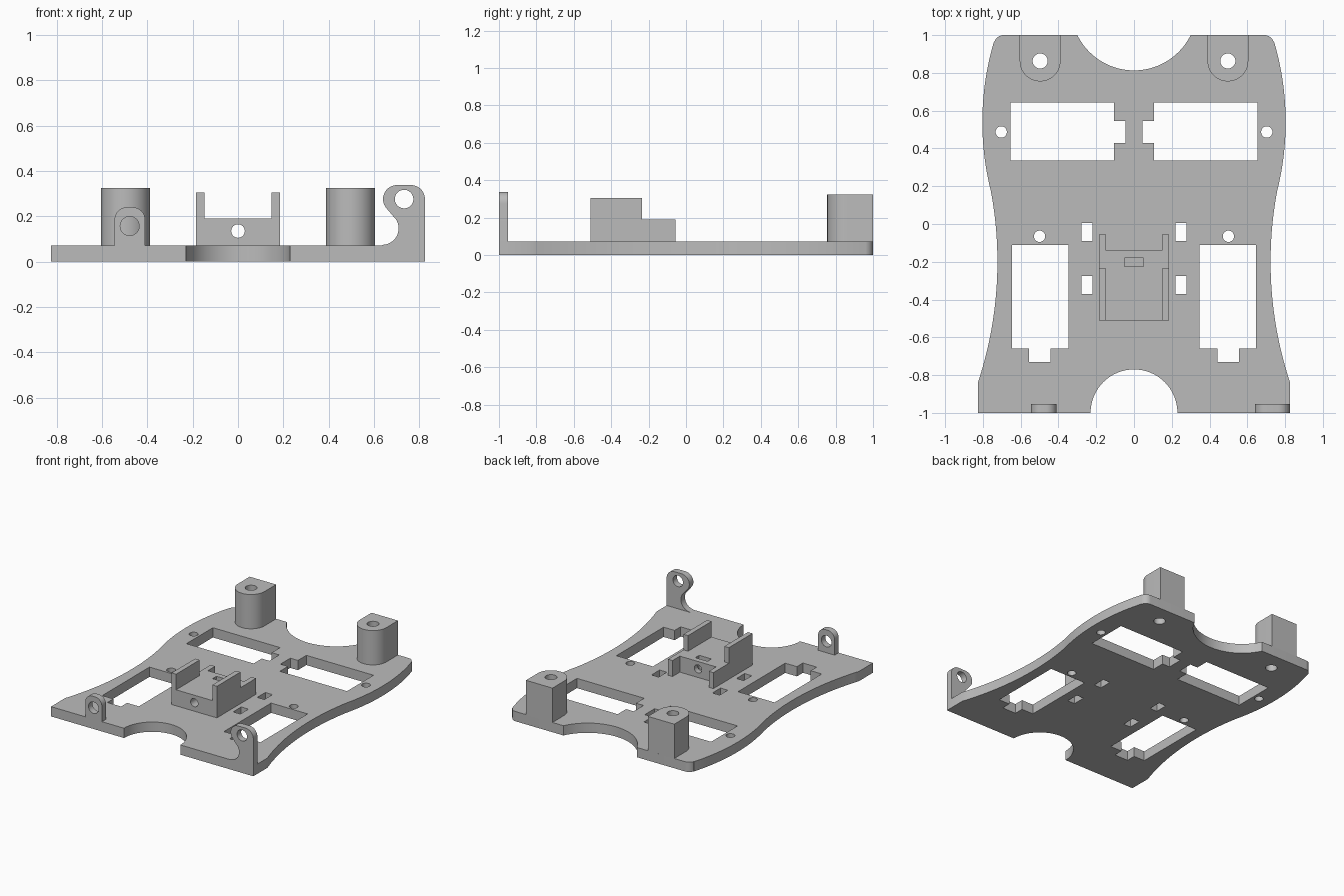
import bpy, bmesh
from math import sin, cos, radians, pi
from mathutils import Matrix

if "Cube" in bpy.data.objects:
    bpy.data.objects.remove(bpy.data.objects["Cube"])

grey = bpy.data.materials.new("plain grey")
grey.use_nodes = True
COLOR = (0.5, 0.5, 0.5, 1)
grey.diffuse_color = COLOR
grey.node_tree.nodes["Principled BSDF"].inputs["Base Color"].default_value = COLOR

T = 0.072  # plate thickness
# Columns place profile x, profile y and depth on the world axes
AXES = {"z": Matrix.Identity(4),
        "y": Matrix(((1, 0, 0, 0), (0, 0, 1, 0), (0, 1, 0, 0), (0, 0, 0, 1))),
        "x": Matrix(((0, 0, 1, 0), (1, 0, 0, 0), (0, 1, 0, 0), (0, 0, 0, 1)))}


def arc(cx, cy, r, a0, a1, n=12):
    angles = [radians(a0 + (a1 - a0) * i / n) for i in range(n + 1)]
    return [(cx + r * cos(a), cy + r * sin(a)) for a in angles]


def circle(cx, cy, r):
    return arc(cx, cy, r, 0, 360, 32)[:-1]


def rect(x0, x1, y0, y1):
    return [(x0, y0), (x1, y0), (x1, y1), (x0, y1)]


def flip(points):
    return [(-x, y) for x, y in reversed(points)]


def baked(obj):
    deps = bpy.context.evaluated_depsgraph_get()
    return bpy.data.meshes.new_from_object(obj.evaluated_get(deps))


def extrude(name, loops, axis, lo, hi):
    """Extrude an outline with holes along an axis from lo to hi."""
    curve = bpy.data.curves.new(name, "CURVE")
    curve.dimensions, curve.fill_mode = "2D", "BOTH"
    curve.extrude = (hi - lo) / 2
    for loop in loops:
        s = curve.splines.new("POLY")
        s.points.add(len(loop) - 1)
        for p, (x, y) in zip(s.points, loop):
            p.co = (x, y, 0, 1)
        s.use_cyclic_u = True
    temp = bpy.data.objects.new(name + " profile", curve)
    bpy.context.collection.objects.link(temp)
    bpy.context.view_layer.update()
    mesh = baked(temp)
    bpy.data.objects.remove(temp)
    mesh.transform(AXES[axis] @ Matrix.Translation((0, 0, (lo + hi) / 2)))
    bm = bmesh.new()
    bm.from_mesh(mesh)
    bmesh.ops.remove_doubles(bm, verts=bm.verts, dist=1e-5)
    bmesh.ops.dissolve_degenerate(bm, edges=bm.edges, dist=1e-6)
    bmesh.ops.recalc_face_normals(bm, faces=bm.faces)
    bm.to_mesh(mesh)
    bm.free()
    mesh.materials.clear()
    mesh.materials.append(grey)
    obj = bpy.data.objects.new(name, mesh)
    bpy.context.collection.objects.link(obj)
    return obj


def combine(obj, other, operation):
    mod = obj.modifiers.new(operation, "BOOLEAN")
    mod.object, mod.operation, mod.solver = other, operation, "EXACT"
    bpy.context.view_layer.update()
    mesh = baked(obj)
    obj.modifiers.clear()
    obj.data = mesh
    bpy.data.objects.remove(other)


# Base plate: waisted sides, round notches front and back
half = (arc(0, -1, 0.23, 90, 0, 24) + [(0.825, -1)]
        + arc(2.753, -0.2, 2.03, 198.3, 169.5, 24)
        + arc(-0.697, 0.54, 1.5, -14, 16.5, 24)
        + arc(0.69, 0.948, 0.052, 20, 90, 8)
        + arc(0, 1.147, 0.334, -26.1, -90, 20))
outline = half + flip(half[1:-1])

# Openings of one half: servo windows, screw holes and strap slots
window_back = [(0.107, 0.335), (0.655, 0.335), (0.655, 0.643), (0.107, 0.643),
               (0.107, 0.545), (0.045, 0.545), (0.045, 0.43), (0.107, 0.43)]
window_front = [(0.347, -0.11), (0.347, -0.66), (0.443, -0.66), (0.443, -0.73),
                (0.555, -0.73), (0.555, -0.66), (0.645, -0.66), (0.645, -0.11)]
openings = [window_back, window_front,
            circle(0.703, 0.487, 0.03), circle(0.5, -0.065, 0.03),
            circle(0.497, 0.863, 0.04),
            rect(0.219, 0.278, -0.09, 0.005), rect(0.219, 0.278, -0.37, -0.275)]
extrude("base_plate", [outline] + openings + [flip(o) for o in openings], "z", 0, T)

# Back posts: flat at the rear, round at the front, drilled through
post = [(0.605, 1), (0.389, 1)] + arc(0.497, 0.863, 0.108, 180, 360, 32)
hole = circle(0.497, 0.863, 0.04)
extrude("left_post", [post, hole], "z", T, 0.325)
extrude("right_post", [flip(post), flip(hole)], "z", T, 0.325)

# Small round-topped lug at the front
small = ([(-0.545, T), (-0.41, T)] + arc(-0.465, 0.185, 0.055, 0, 90)
         + arc(-0.49, 0.185, 0.055, 90, 180))
extrude("small_lug", [small, circle(-0.478, 0.157, 0.042)], "y", -1, -0.953)

# Tall hooked lug at the front corner
hook = ([(0.636, T), (0.825, T)] + arc(0.763, 0.276, 0.062, 0, 90)
        + arc(0.702, 0.276, 0.062, 90, 225)
        + arc(0.636, 0.147, 0.073, 30, -85))
extrude("hooked_lug", [hook, circle(0.733, 0.276, 0.041)], "y", -1, -0.953)

# Centre bracket: drilled block, stepped side walls, nut pocket
bracket = extrude("centre_bracket", [rect(-0.148, 0.148, T, 0.19), circle(0, 0.135, 0.03)],
                  "y", -0.51, -0.14)
wall = [(-0.51, T), (-0.055, T), (-0.055, 0.19), (-0.235, 0.19),
        (-0.235, 0.305), (-0.51, 0.305)]
for lo, hi in ((-0.185, -0.148), (0.148, 0.185)):
    combine(bracket, extrude("wall", [wall], "x", lo, hi), "UNION")
combine(bracket, extrude("pocket", [rect(-0.05, 0.05, -0.225, -0.18)], "z", 0.09, 0.3),
        "DIFFERENCE")

# Smooth the curved faces, keep the corners crisp
for obj in bpy.context.collection.objects:
    if obj.type == "MESH" and grey.name in obj.data.materials:
        bpy.ops.object.select_all(action="DESELECT")
        obj.select_set(True)
        bpy.context.view_layer.objects.active = obj
        bpy.ops.object.shade_smooth_by_angle(angle=radians(30))
